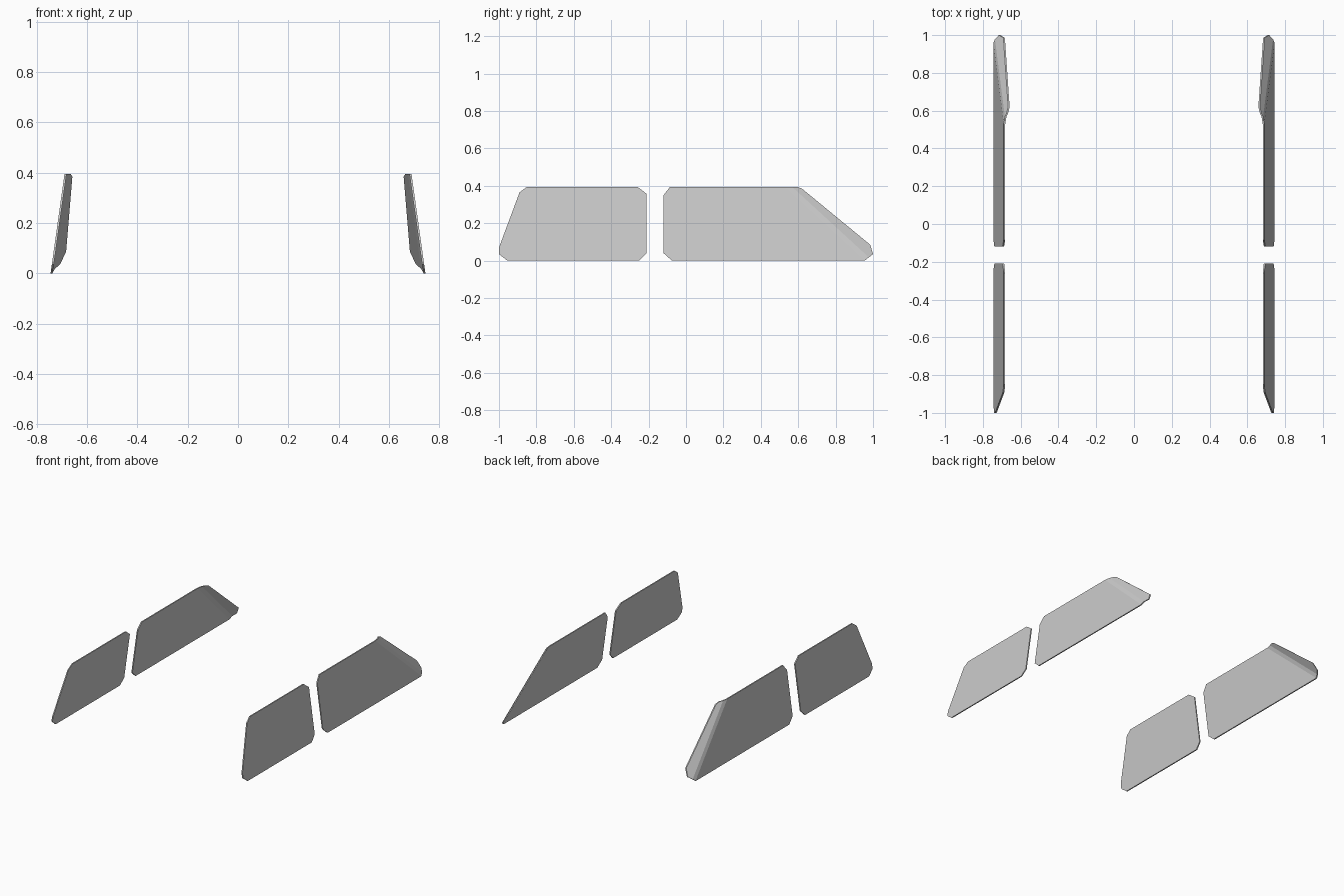
import bpy, bmesh
from mathutils import Vector

if "Cube" in bpy.data.objects:
    bpy.data.objects.remove(bpy.data.objects["Cube"])

THICK = 0.008
glass = bpy.data.materials.new("grey_glass")
glass.diffuse_color = (0.6, 0.6, 0.6, 1)
glass.use_nodes = True
glass.node_tree.nodes["Principled BSDF"].inputs["Base Color"].default_value = glass.diffuse_color

# Outlines as (y, z), with clipped corners
FRONT = [(-1, .035), (-.955, 0), (-.25, 0), (-.21, .04), (-.21, .357),
         (-.26, .395), (-.85, .395), (-.89, .365), (-1, .07)]
REAR = [(-.12, .04), (-.075, 0), (.955, 0), (1, .035), (.985, .085),
        (.62, .385), (.59, .395), (-.085, .395), (-.12, .35)]

# Crease line along the sloped rear edge of the rear panes
CREASE = Vector((0, .53, .395))
ACROSS = Vector((0, .677, .737)).normalized()


def pane(name, outline, side, bent):
    bm = bmesh.new()
    # Outer sheet, leaning inward toward the top
    bm.faces.new([bm.verts.new((.745 - .14 * z, y, z)) for y, z in outline])
    if bent:
        # Two creases, then fold the rear strip inward in two steps
        for d in (0, .025):
            bmesh.ops.bisect_plane(bm, geom=bm.verts[:] + bm.edges[:] + bm.faces[:],
                                   plane_co=CREASE + ACROSS * d, plane_no=ACROSS)
        for v in bm.verts:
            d = ACROSS.dot(Vector((0, v.co.y, v.co.z)) - CREASE)
            v.co.x -= .25 * min(max(d, 0), .025) + .65 * max(d - .025, 0)
    # Pane thickness
    outer = bm.faces[:]
    ext = bmesh.ops.extrude_face_region(bm, geom=outer, use_keep_orig=True)
    for g in ext["geom"]:
        if isinstance(g, bmesh.types.BMVert):
            g.co.x -= THICK
    for v in bm.verts:
        v.co.x *= side
    bmesh.ops.recalc_face_normals(bm, faces=bm.faces[:])
    mesh = bpy.data.meshes.new(name)
    bm.to_mesh(mesh)
    bm.free()
    mesh.materials.append(glass)
    bpy.context.collection.objects.link(bpy.data.objects.new(name, mesh))


# Matching panes on both sides
for label, side in (("right", 1), ("left", -1)):
    pane("front_side_window_" + label, FRONT, side, False)
    pane("rear_side_window_" + label, REAR, side, True)
